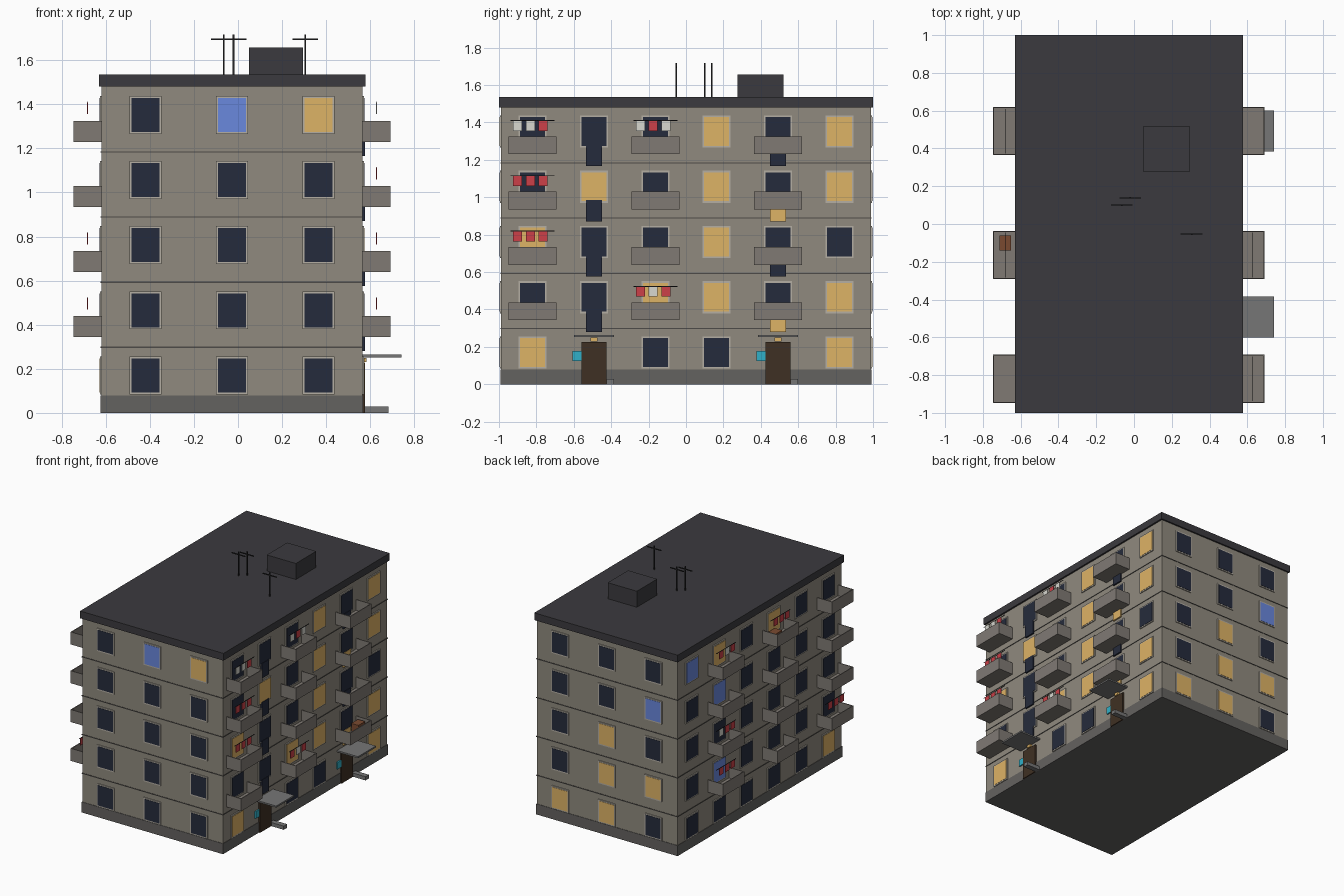
import bpy, bmesh

if "Cube" in bpy.data.objects:
    bpy.data.objects.remove(bpy.data.objects["Cube"])

def mat(name, hexcol):
    m = bpy.data.materials.new(name)
    c = [int(hexcol[i:i + 2], 16) / 255 for i in (0, 2, 4)]
    m.diffuse_color = [((v + 0.055) / 1.055) ** 2.4 for v in c] + [1]
    m.use_nodes = True
    m.node_tree.nodes["Principled BSDF"].inputs["Base Color"].default_value = m.diffuse_color
    return m

WALL = mat("concrete", "908a7e")
PLINTH = mat("plinth_grey", "646260")
ROOF = mat("roof_dark", "3b3a3e")
SEAM = mat("seam_dark", "4c4a47")
FRAME = mat("frame_light", "b5afa4")
BALC = mat("balcony_grey", "807a74")
DOOR = mat("door_brown", "3f3023")
CANOPY = mat("canopy_grey", "767676")
TEAL = mat("teal", "30b0c8")
CRATE = mat("crate_brown", "7a4a30")
METAL = mat("metal_dark", "252527")
GLASS = {"d": mat("glass_dark", "252b3c"), "y": mat("glass_lit", "deb366"),
         "b": mat("glass_blue", "6a88dd")}
CLOTH = {"r": mat("cloth_red", "cc4048"), "w": mat("cloth_white", "d8d8d0")}

def boxes(name, material, spans):
    """One object made of boxes, each given as (x0, x1, y0, y1, z0, z1)."""
    if not spans:
        return
    bm = bmesh.new()
    for x0, x1, y0, y1, z0, z1 in spans:
        vs = bmesh.ops.create_cube(bm, size=1)["verts"]
        for v in vs:
            v.co.x = x0 if v.co.x < 0 else x1
            v.co.y = y0 if v.co.y < 0 else y1
            v.co.z = z0 if v.co.z < 0 else z1
    bmesh.ops.recalc_face_normals(bm, faces=bm.faces)
    me = bpy.data.meshes.new(name)
    bm.to_mesh(me)
    bm.free()
    me.materials.append(material)
    bpy.context.collection.objects.link(bpy.data.objects.new(name, me))

X0, X1, Y = -0.62, 0.565, 0.988
FLOOR, TOP = 0.2955, 1.48

# Main block, plinth, floor seams, roof slab and stair house
boxes("walls", WALL, [(X0, X1, -Y, Y, 0.08, TOP)])
boxes("plinth", PLINTH, [(X0 - .003, X1 + .003, -Y - .003, Y + .003, 0, 0.08)])
boxes("floor_seams", SEAM, [(X0 - .003, X1 + .003, -Y - .003, Y + .003,
                            f * FLOOR - .001, f * FLOOR + .005) for f in range(1, 5)])
boxes("roof_slab", ROOF, [(-0.63, 0.578, -1, 1, TOP, 1.535)])
boxes("roof_hatch_house", ROOF, [(0.05, 0.295, 0.275, 0.52, 1.535, 1.657)])

# Roof antennas
ant = []
for x, y in ((-0.065, 0.10), (-0.02, 0.138), (0.305, -0.053)):
    ant.append((x - .004, x + .004, y - .004, y + .004, 1.535, 1.717))
    ant.append((x - .058, x + .058, y - .003, y + .003, 1.692, 1.699))
boxes("antennas", METAL, ant)

# Windows: rows run from the top floor down, letters run along increasing x or y
def on_wall(side, t0, t1, z0, z1, depth):
    return {"front": (t0, t1, -Y - depth, -Y, z0, z1),
            "back": (t0, t1, Y, Y + depth, z0, z1),
            "left": (X0 - depth, X0, t0, t1, z0, z1),
            "right": (X1, X1 + depth, t0, t1, z0, z1)}[side]

XC = [-0.42, -0.0275, 0.365]
YC = [-0.82, -0.492, -0.164, 0.164, 0.492, 0.82]
LAYOUT = {
    "front": (XC, 0.064, ["dby", "ddd", "ddd", "ddd", "ddd"]),
    "back": (XC, 0.064, ["ddd", "bdd", "dyd", "yyd", "dyy"]),
    "right": (YC, 0.067, ["dddydy", "dydydy", "yddydd", "ddyydy", "y-dd-y"]),
    "left": (YC, 0.067, ["ddydyb", "ddddbd", "dddddd", "ddddbd", "yddddd"]),
}
for side, (cols, hw, rows) in LAYOUT.items():
    frames, panes = [], {"d": [], "y": [], "b": []}
    for r, row in enumerate(rows):
        zc = 0.17 + (4 - r) * FLOOR
        for c, k in zip(cols, row):
            if k != "-":
                frames.append(on_wall(side, c - hw - .008, c + hw + .008,
                                      zc - .086, zc + .086, .007))
                panes[k].append(on_wall(side, c - hw, c + hw, zc - .077, zc + .077, .009))
    boxes(side + "_window_frames", FRAME, frames)
    for k, label in (("d", "dark"), ("y", "lit"), ("b", "blue")):
        boxes(f"{side}_{label}_panes", GLASS[k], panes[k])

# Stairwell windows between floors, above each entrance
stairs = {"d": [], "y": []}
for c, keys in ((YC[1], "dddd"), (YC[4], "ydyd")):
    for f, k in enumerate(keys):
        z = 0.28 + f * FLOOR
        stairs[k].append(on_wall("right", c - .043, c + .043, z, z + .113, .012))
boxes("stair_windows_dark", GLASS["d"], stairs["d"])
boxes("stair_windows_lit", GLASS["y"], stairs["y"])

# Entrances: door, lamp, canopy, side panel and low bench
for i, c in enumerate((YC[1], YC[4])):
    n = f"entrance_{i + 1}_"
    boxes(n + "door", DOOR, [on_wall("right", c - .068, c + .068, 0, .226, .012)])
    boxes(n + "lamp", GLASS["y"], [on_wall("right", c - .018, c + .018, .23, .25, .018)])
    boxes(n + "canopy", CANOPY, [on_wall("right", c - .108, c + .108, .252, .264, .177)])
    boxes(n + "panel", TEAL, [on_wall("right", c - .114, c - .068, .125, .178, .010)])
    boxes(n + "bench", CANOPY, [on_wall("right", c + .068, c + .108, 0, .028, .117)])

# Balconies: open tubs with a slab and three thin parapets
W, D, T = 0.128, 0.126, 0.006
BCOLS = (YC[0], YC[2], YC[4])
for side, s, x in (("left", -1, X0), ("right", 1, X1)):
    parts = []
    for c in BCOLS:
        for f in range(1, 5):
            z0, z1 = 0.048 + f * FLOOR, 0.143 + f * FLOOR
            for d0, d1, a, b, top in ((0, D, c - W, c + W, z0 + .014),
                                      (D - T, D, c - W, c + W, z1),
                                      (0, D - T, c - W, c - W + T, z1),
                                      (0, D - T, c + W - T, c + W, z1)):
                xa, xb = sorted((x + s * d0, x + s * d1))
                parts.append((xa, xb, a, b, z0, top))
    boxes(side + "_balconies", BALC, parts)

# Washing lines: side, column, floor index, cloth colours along y
WASH = [("right", 0, 4, "wwr"), ("right", 0, 3, "rrr"), ("right", 0, 2, "rrr"),
        ("right", 1, 1, "rwr"), ("right", 1, 4, "wrw"), ("left", 2, 4, "rwr"),
        ("left", 1, 4, "rrr"), ("left", 2, 2, "rrw"), ("left", 2, 1, "rrr"),
        ("left", 0, 1, "rrr")]
lines, cloth = [], {"r": [], "w": []}
for side, col, f, keys in WASH:
    x = 0.629 if side == "right" else -0.682
    c, z = BCOLS[col], 0.228 + f * FLOOR
    lines.append((x - .0015, x + .0015, c - .118, c + .118, z - .002, z + .002))
    for j, k in enumerate(keys):
        y = c - .012 + (j - 1) * .068
        cloth[k].append((x - .002, x + .002, y - .024, y + .024, z - .055, z - .002))
boxes("washing_lines", METAL, lines)
boxes("red_washing", CLOTH["r"], cloth["r"])
boxes("white_washing", CLOTH["w"], cloth["w"])

# Storage crates standing on balconies
boxes("balcony_crates", CRATE, [
    (-0.712, -0.65, -0.14, -0.06, 0.062 + 4 * FLOOR, 0.13 + 4 * FLOOR),
    (0.59, 0.65, 0.52, 0.60, 0.062 + FLOOR, 0.13 + FLOOR)])
